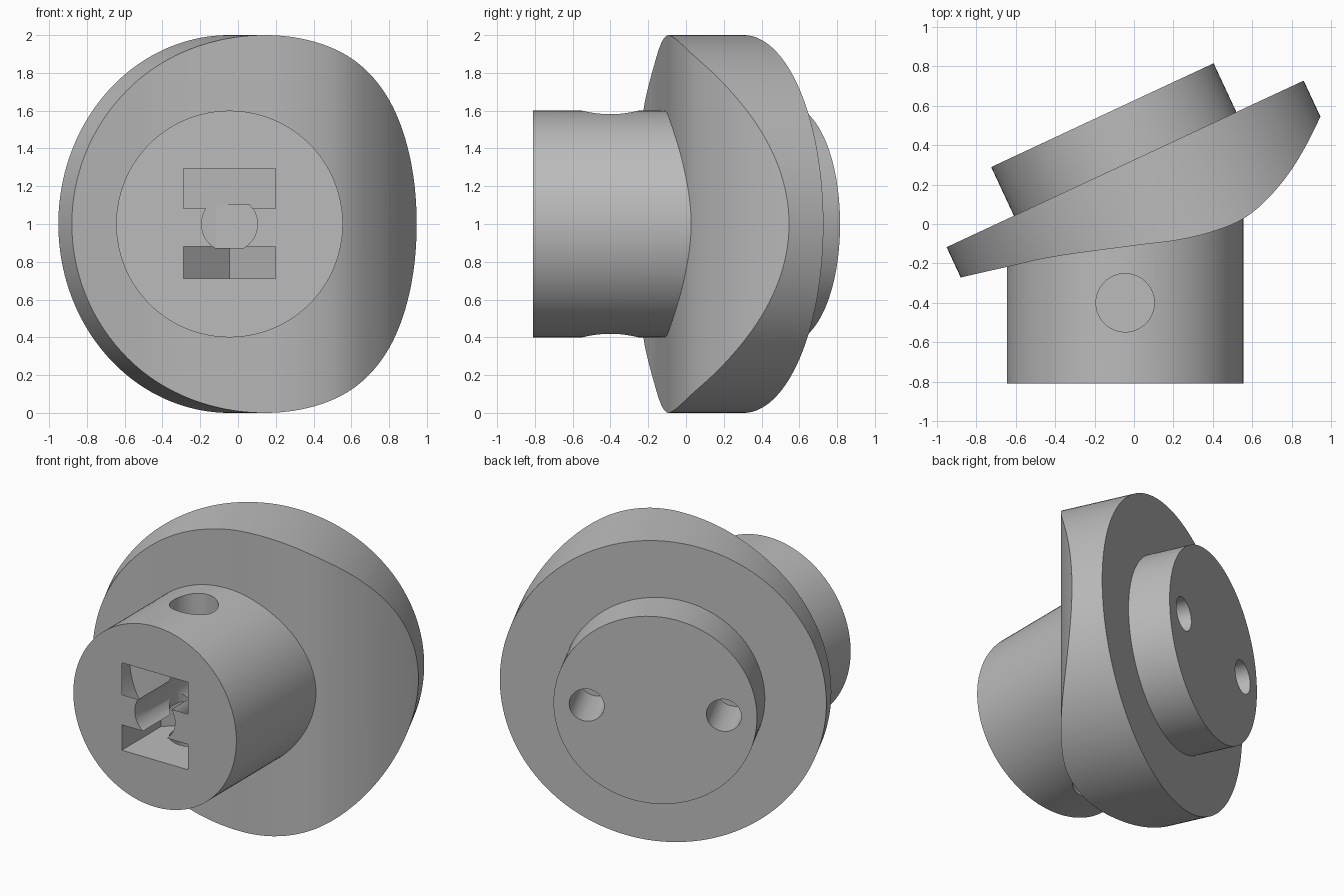
import bpy, bmesh, math
from mathutils import Matrix, Vector

default = bpy.data.objects.get("Cube")
if default:
    bpy.data.objects.remove(default, do_unlink=True)

grey = bpy.data.materials.new("plain_grey")
grey.use_nodes = True
grey.diffuse_color = (0.5, 0.5, 0.5, 1)
grey.node_tree.nodes["Principled BSDF"].inputs["Base Color"].default_value = (0.5, 0.5, 0.5, 1)

TILT = math.radians(25)
ALONG = Vector((math.cos(TILT), math.sin(TILT), 0))     # across the tilted disc
OUT = Vector((-math.sin(TILT), math.cos(TILT), 0))      # out of the disc's back
BACK = Vector((-0.045, 0.305, 1))                       # centre of the disc's back
CX = -0.045                                             # peg axis


def add_object(name, bm):
    bmesh.ops.recalc_face_normals(bm, faces=bm.faces)
    mesh = bpy.data.meshes.new(name)
    bm.to_mesh(mesh)
    bm.free()
    mesh.materials.append(grey)
    ob = bpy.data.objects.new(name, mesh)
    bpy.context.collection.objects.link(ob)
    return ob


def cylinder(name, start, end, radius, segments=128):
    axis = end - start
    turn = axis.to_track_quat('Z', 'Y').to_matrix().to_4x4()
    bm = bmesh.new()
    bmesh.ops.create_cone(bm, cap_ends=True, segments=segments, radius1=radius,
                          radius2=radius, depth=axis.length,
                          matrix=Matrix.Translation((start + end) / 2) @ turn)
    return add_object(name, bm)


def prism(name, outline, low, high):
    """Extrude an xy outline between two heights."""
    bm = bmesh.new()
    base = bm.faces.new([bm.verts.new((x, y, low)) for x, y in outline])
    top = bmesh.ops.extrude_face_region(bm, geom=[base])["geom"]
    bmesh.ops.translate(bm, vec=(0, 0, high - low),
                        verts=[v for v in top if isinstance(v, bmesh.types.BMVert)])
    return add_object(name, bm)


def smooth_path(points, steps=8):
    """Catmull-Rom curve through the inner points."""
    pts = [Vector(p) for p in points]
    path = []
    for a, b, c, d in zip(pts, pts[1:], pts[2:], pts[3:]):
        for i in range(steps):
            t = i / steps
            path.append(b + (c - a) * t / 2 + (2 * a - 5 * b + 4 * c - d) * t**2 / 2
                        + (3 * b - a - 3 * c + d) * t**3 / 2)
    return path + [pts[-2]]


def boolean(ob, cutter, operation='DIFFERENCE'):
    mod = ob.modifiers.new("cut", 'BOOLEAN')
    mod.operation, mod.object, mod.solver = operation, cutter, 'EXACT'
    bpy.context.view_layer.objects.active = ob
    bpy.ops.object.modifier_apply(modifier=mod.name)


# Tilted disc with a curved front
disc = cylinder("disc", BACK, BACK - OUT * 0.8, 1.0, 160)
front = smooth_path([(-1.3, -0.38), (-1.1, -0.325), (-0.873, -0.27), (-0.645, -0.218),
                     (-0.4, -0.165), (0, -0.11), (0.23, -0.08), (0.41, -0.035),
                     (0.56, 0.03), (0.69, 0.14), (0.82, 0.307), (0.945, 0.543),
                     (1.04, 0.8), (1.1, 1.0)])
curve_block = prism("curve_block", [tuple(p) for p in front] + [(1.3, 1.6), (-1.3, 1.6)], -0.2, 2.2)
boolean(disc, curve_block, 'INTERSECT')

# Round boss on the back
boss = cylinder("back_boss", BACK - OUT * 0.02, BACK + OUT * 0.273, 0.623)

# Front peg, its inner end slanted to stay within the disc
peg = cylinder("front_peg", Vector((CX, -0.81, 1)), Vector((CX, 0, 1)), 0.6)
for v in peg.data.vertices:
    if v.co.y > -0.4:
        v.co.y += (v.co.x - CX) * 0.3

helpers = [curve_block]

# Cross hole through the peg
cross_hole = cylinder("cross_hole", Vector((CX, -0.4, 0)), Vector((CX, -0.4, 2)), 0.148, 64)

# Central socket, flattened above and below
socket = cylinder("socket", Vector((CX, -1, 1)), Vector((CX, -0.125, 1)), 0.148, 64)
for v in socket.data.vertices:
    v.co.z = min(max(v.co.z, 0.872), 1.107)

# Two slots with pointed floors
slot_outline = [(CX - 0.243, -1), (CX + 0.243, -1), (CX + 0.243, -0.4),
                (CX, -0.16), (CX - 0.243, -0.4)]
slots = [prism("slot", slot_outline, low, high) for low, high in ((0.712, 0.881), (1.082, 1.294))]
for cutter in [cross_hole, socket] + slots:
    boolean(peg, cutter)
    helpers.append(cutter)

# Two blind holes in the back
for side in (-1, 1):
    spot = BACK + ALONG * 0.42 * side
    hole = cylinder("back_hole", spot - OUT * 0.09, spot + OUT * 0.4, 0.107, 48)
    boolean(boss, hole)
    boolean(disc, hole)
    helpers.append(hole)

for ob in helpers:
    bpy.data.objects.remove(ob, do_unlink=True)

# Smooth round walls, sharp edges
for ob in (disc, boss, peg):
    bpy.ops.object.select_all(action='DESELECT')
    ob.select_set(True)
    bpy.context.view_layer.objects.active = ob
    bpy.ops.object.shade_smooth_by_angle(angle=math.radians(30))
